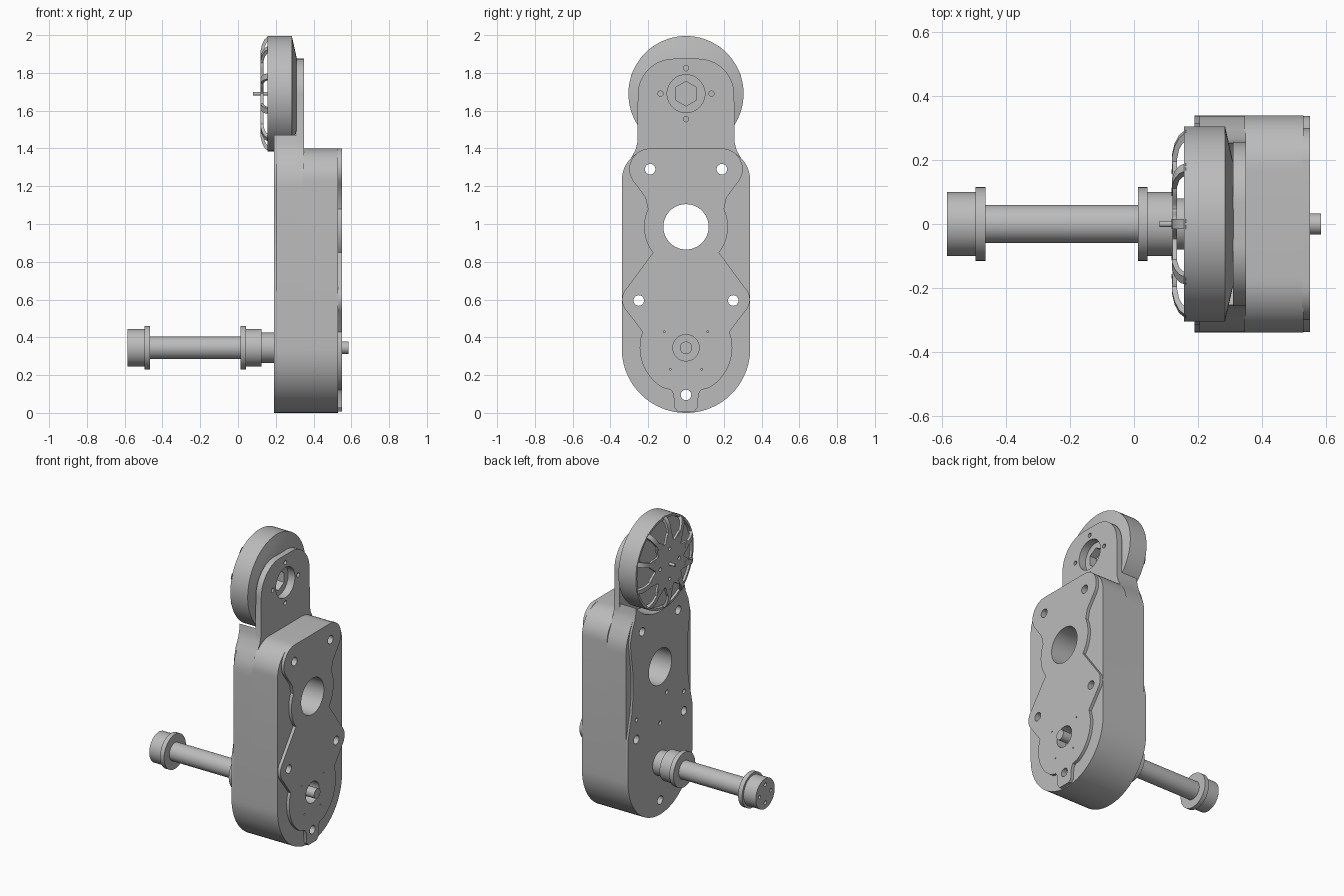
import bpy, bmesh, math
from mathutils import Matrix, Vector

cube = bpy.data.objects.get("Cube")
if cube:
    bpy.data.objects.remove(cube, do_unlink=True)

metal = bpy.data.materials.new("plain grey")
metal.use_nodes = True
GREY = (0.5, 0.5, 0.5, 1)
metal.diffuse_color = GREY
metal.node_tree.nodes["Principled BSDF"].inputs["Base Color"].default_value = GREY


def finish(name, bm):
    bmesh.ops.recalc_face_normals(bm, faces=bm.faces)
    mesh = bpy.data.meshes.new(name)
    bm.to_mesh(mesh)
    bm.free()
    mesh.materials.append(metal)
    ob = bpy.data.objects.new(name, mesh)
    bpy.context.collection.objects.link(ob)
    return ob


def activate(ob):
    bpy.ops.object.select_all(action='DESELECT')
    ob.select_set(True)
    bpy.context.view_layer.objects.active = ob


def smooth(ob):
    activate(ob)
    bpy.ops.object.shade_smooth_by_angle(angle=math.radians(30))


def arc(cy, cz, r, a0, a1, n=12):
    steps = [math.radians(a0 + (a1 - a0) * i / n) for i in range(n + 1)]
    return [(cy + r * math.cos(a), cz + r * math.sin(a)) for a in steps]


def circle(cy, cz, r, n=32):
    return arc(cy, cz, r, 0, 360, n)[:-1]


def mirrored(half):
    """Close a right-hand half outline, listed from top to bottom."""
    return half + [(-y, z) for y, z in reversed(half) if y > 1e-4]


def prism(name, outlines, x0, x1):
    """Extrude closed (y, z) outlines along x."""
    bm = bmesh.new()
    for pts in outlines:
        rings = [[bm.verts.new((x, y, z)) for y, z in pts] for x in (x0, x1)]
        bm.faces.new(rings[0])
        bm.faces.new(rings[1])
        for i in range(len(pts)):
            j = (i + 1) % len(pts)
            bm.faces.new((rings[0][i], rings[0][j], rings[1][j], rings[1][i]))
    return finish(name, bm)


def lathe(name, profile, cz, n=64):
    """Turn an (x, radius) profile about an x axis at height cz."""
    bm = bmesh.new()
    verts = [bm.verts.new((x, 0, cz + r)) for x, r in profile]
    edges = [bm.edges.new(pair) for pair in zip(verts, verts[1:])]
    bmesh.ops.spin(bm, geom=verts + edges, cent=(0, 0, cz), axis=(1, 0, 0),
                   angle=math.tau, steps=n, use_merge=False)
    bmesh.ops.remove_doubles(bm, verts=bm.verts, dist=1e-5)
    return finish(name, bm)


def cut(ob, outlines, x0, x1):
    cutter = prism("cutter", outlines, x0, x1)
    cutter.hide_render = True
    mod = ob.modifiers.new("bores", 'BOOLEAN')
    mod.operation, mod.solver, mod.object = 'DIFFERENCE', 'EXACT', cutter
    activate(ob)
    bpy.ops.object.modifier_apply(modifier=mod.name)
    bpy.data.objects.remove(cutter, do_unlink=True)


MOTOR_Z, SHAFT_Z = 1.69, 0.345
bottom = arc(0, 0.34, 0.34, 0, -90, 24)
cradle = arc(0, MOTOR_Z, 0.335, -90, -41, 16)
shoulder = [(0.258, 1.43), (0.268, 1.39), (0.296, 1.34), (0.326, 1.28), (0.338, 1.23), (0.34, 1.19)]

# Housing: front half, back half with motor cradle, neck plate
front_half = prism("housing_front_half",
                   [mirrored(arc(0.17, 1.23, 0.17, 90, 0) + bottom)], 0.345, 0.53)
back_half = prism("housing_back_half", [mirrored(cradle + shoulder + bottom)], 0.205, 0.315)
neck = prism("neck_plate", [mirrored(arc(0.065, 1.685, 0.19, 90, 0, 16) + shoulder + bottom)],
             0.31, 0.35)

# Contoured covers on the two faces
front_outline = (arc(0.19, 1.29, 0.11, 90, -45) + [(0.215, 1.14)]
                 + arc(0, 0.985, 0.222, 25, -38) + arc(0.25, 0.6, 0.088, 45, -45)
                 + arc(0, SHAFT_Z, 0.245, 20, -60, 16)
                 + [(0.08, 0.122), (0.066, 0.1), (0.062, 0.03), (0.045, 0.008)])
front_cover = prism("front_cover", [mirrored(front_outline)], 0.525, 0.55)
waist = [(0.258, 1.43), (0.268, 1.39), (0.296, 1.33), (0.315, 1.25), (0.305, 1.17), (0.291, 1.08),
         (0.285, 0.98), (0.288, 0.88), (0.3, 0.78), (0.32, 0.7), (0.338, 0.62)]
back_cover = prism("back_cover", [mirrored(cradle + waist + bottom)], 0.19, 0.21)

# Bores through the whole housing
bores = [circle(s * y, z, 0.028, 24) for y, z in ((0.19, 1.29), (0.25, 0.595)) for s in (-1, 1)]
bores += [circle(0, 0.095, 0.028, 24), circle(0, 0.985, 0.12, 48)]
for part in (front_half, back_half, neck, front_cover, back_cover):
    cut(part, bores, 0.1, 0.7)
cut(front_cover, [circle(0, SHAFT_Z, 0.07)], 0.5, 0.6)
cut(front_half, [circle(0, SHAFT_Z, 0.07)], 0.48, 0.6)
cut(front_cover, [circle(s * y, z, 0.005, 8) for y, z in ((0.115, 0.43), (0.083, 0.23))
                  for s in (-1, 1)], 0.54, 0.6)
cut(back_cover, [circle(y, z, 0.014, 16) for y, z in
                 ((-0.25, 0.725), (0.25, 0.725), (-0.07, 0.79), (0, 0.61))], 0.1, 0.205)
cut(neck, [circle(0, MOTOR_Z, 0.1, 48)]
    + [circle(y, MOTOR_Z + z, 0.014, 16) for y, z in circle(0, 0, 0.135, 4)], 0.3, 0.4)

# Motor bell with hexagonal socket
bell = lathe("motor_bell", [(0.17, 0), (0.17, 0.285), (0.157, 0.29), (0.157, 0.305),
                            (0.285, 0.305), (0.295, 0.26), (0.313, 0.18), (0.313, 0.1),
                            (0.3, 0.1), (0.3, 0)], MOTOR_Z, 80)
cut(bell, [arc(0, MOTOR_Z, 0.065, 30, 330, 5)], 0.25, 0.4)

# Scalloped motor hub with screw holes and spindle
SPOKES = 10
hub_outline = []
for i in range(160):
    a = math.tau * i / 160
    r = 0.185 + 0.035 * math.cos(SPOKES * a)
    hub_outline.append((r * math.sin(a), MOTOR_Z + r * math.cos(a)))
hub = prism("motor_hub", [hub_outline], 0.12, 0.135)
cut(hub, [circle(y, MOTOR_Z + z, 0.012, 16) for y, z in circle(0, 0, 0.1, 4)], 0.1, 0.2)
spindle = lathe("motor_spindle", [(0.08, 0), (0.08, 0.01), (0.2, 0.01), (0.2, 0)], MOTOR_Z, 24)

# Curved spokes joining hub to bell
bm = bmesh.new()
rib = [(0.118, 0.17), (0.119, 0.225), (0.127, 0.26), (0.141, 0.288), (0.162, 0.305),
       (0.172, 0.288), (0.152, 0.27), (0.141, 0.25), (0.135, 0.22), (0.135, 0.17)]
for k in range(SPOKES):
    turn = Matrix.Rotation(math.tau * k / SPOKES, 3, 'X')
    sides = [[bm.verts.new(turn @ Vector((x, w, r)) + Vector((0, 0, MOTOR_Z))) for x, r in rib]
             for w in (-0.015, 0.015)]
    for side in sides:
        bm.faces.new(side)
    for i in range(len(rib)):
        j = (i + 1) % len(rib)
        bm.faces.new((sides[0][i], sides[0][j], sides[1][j], sides[1][i]))
spokes = finish("motor_spokes", bm)

# Output shaft with flanged collars, and its stub on the front
shaft = lathe("output_shaft", [(-0.585, 0), (-0.585, 0.1), (-0.495, 0.1), (-0.495, 0.115),
                               (-0.465, 0.115), (-0.465, 0.06), (0.012, 0.06), (0.012, 0.115),
                               (0.042, 0.115), (0.042, 0.1), (0.125, 0.1), (0.125, 0.08),
                               (0.2, 0.08), (0.2, 0)], SHAFT_Z)
cut(shaft, [circle(y, SHAFT_Z + z, 0.012, 16) for y, z in circle(0, 0, 0.06, 4)], -0.6, -0.56)
stub = lathe("shaft_stub", [(0.47, 0), (0.47, 0.033), (0.585, 0.033), (0.585, 0)], SHAFT_Z, 32)

for part in (front_half, back_half, neck, front_cover, back_cover, bell, hub, spindle,
             spokes, shaft, stub):
    smooth(part)
